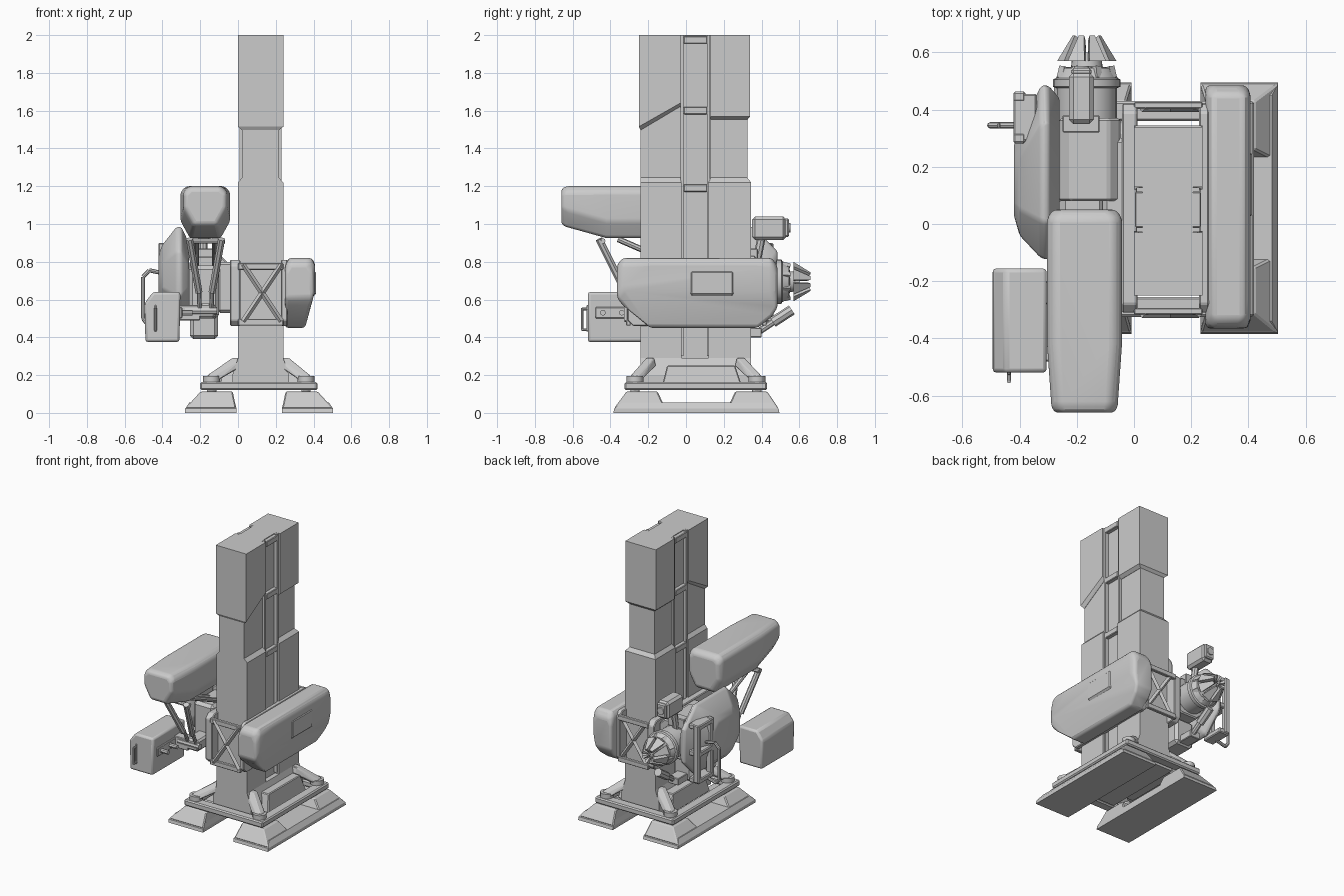
import bpy, bmesh, math
from mathutils import Vector


def finish(name, bm, bevel=0, seg=1, smooth=False):
    bmesh.ops.recalc_face_normals(bm, faces=bm.faces)
    me = bpy.data.meshes.new(name)
    bm.to_mesh(me)
    bm.free()
    ob = bpy.data.objects.new(name, me)
    bpy.context.collection.objects.link(ob)
    if bevel:
        m = ob.modifiers.new("bevel", 'BEVEL')
        m.width, m.segments, m.limit_method, m.angle_limit = bevel, seg, 'ANGLE', math.radians(20)
    if smooth:
        bpy.context.view_layer.objects.active = ob
        ob.select_set(True)
        bpy.ops.object.shade_smooth_by_angle(angle=math.radians(32))
        ob.select_set(False)
    return ob


def hull(name, pts, bevel=0, seg=1, smooth=False):
    bm = bmesh.new()
    for p in pts:
        bm.verts.new(p)
    r = bmesh.ops.convex_hull(bm, input=bm.verts)
    loose = [v for v in bm.verts if not v.link_faces]
    bmesh.ops.delete(bm, geom=loose, context='VERTS')
    bmesh.ops.dissolve_limit(bm, angle_limit=0.02, verts=bm.verts, edges=bm.edges)
    return finish(name, bm, bevel, seg, smooth)


def rect(x0, x1, y0, y1, z):
    return [(x, y, z) for x in (x0, x1) for y in (y0, y1)]


def box(name, x0, x1, y0, y1, z0, z1, bevel=0.004):
    return hull(name, rect(x0, x1, y0, y1, z0) + rect(x0, x1, y0, y1, z1), bevel)


def octagon(a0, a1, b0, b1, c):
    return [(a0 + c, b0), (a1 - c, b0), (a1, b0 + c), (a1, b1 - c),
            (a1 - c, b1), (a0 + c, b1), (a0, b1 - c), (a0, b0 + c)]


def bar(name, p, q, r, sides=8):
    p, q = Vector(p), Vector(q)
    d = q - p
    bm = bmesh.new()
    bmesh.ops.create_cone(bm, cap_ends=True, segments=sides, radius1=r, radius2=r, depth=d.length)
    rot = d.to_track_quat('Z', 'Y')
    for v in bm.verts:
        v.co = rot @ v.co + (p + q) / 2
    return finish(name, bm, smooth=sides > 6)


def lathe_y(name, cx, cz, prof, sides=24):
    bm = bmesh.new()
    rings = [[bm.verts.new((cx + r * math.cos(t), y, cz + r * math.sin(t)))
              for t in [2 * math.pi * i / sides for i in range(sides)]] for y, r in prof]
    for a, b in zip(rings, rings[1:]):
        for i in range(sides):
            j = (i + 1) % sides
            bm.faces.new((a[i], a[j], b[j], b[i]))
    bm.faces.new(rings[0])
    bm.faces.new(rings[-1])
    return finish(name, bm, smooth=True)


# Column: core, plus front and rear halves leaving a channel on both sides
box("column_core", 0.03, 0.207, -0.2, 0.3, 0.14, 2.0, 0)
for tag, y0, y1, ym0, ym1, za, zb in (("front", -0.25, -0.03, -0.24, -0.03, 1.515, 1.64),
                                      ("rear", 0.13, 0.34, 0.13, 0.325, 1.57, 1.57)):
    low = [(x, y, z) for x in (0, 0.24) for y, z in ((y0, za), (y1, zb))]
    tip = [(x, y, z - 0.018) for x in (0.02, 0.218) for y, z in ((ym0, za), (ym1, zb))]
    hull("column_top_" + tag, rect(0, 0.24, y0, y1, 2.0) + low + tip)
    box("column_middle_" + tag, 0.02, 0.216, ym0, ym1, 1.2, 1.62, 0)
    yl0, yl1 = (-0.24, -0.025) if tag == "front" else (0.12, 0.345)
    hull("column_lower_" + tag, rect(0, 0.24, yl0, yl1, 0.2) + rect(0, 0.24, yl0, yl1, 1.22)
         + rect(0.02, 0.216, ym0, ym1, 1.245))
for s, xc in ((-1, 0.02), (1, 0.217)):
    for y in (-0.02, 0.12):
        box("channel_rail", xc - 0.012, xc + 0.012, y - 0.008, y + 0.008, 0.3, 2.0, 0)
    for z in (1.19, 1.6, 1.975):
        box("channel_clip", xc - 0.017, xc + 0.017, -0.012, 0.112, z - 0.02, z + 0.02)

# Base block and square ring frame
hull("base_block", rect(-0.03, 0.27, -0.24, 0.345, 0.12) + rect(-0.03, 0.27, -0.24, 0.345, 0.2)
     + rect(0, 0.24, -0.24, 0.345, 0.29))
hull("base_side_block", rect(-0.1, 0.33, -0.13, 0.3, 0.13) + rect(-0.08, 0.31, -0.1, 0.26, 0.25), 0.005)
for y in (-0.29, 0.395):
    box("ring_cross_rail", -0.2, 0.42, y - 0.035, y + 0.035, 0.12, 0.163, 0.008)
for x in (-0.165, 0.385):
    box("ring_side_rail", x - 0.035, x + 0.035, -0.29, 0.395, 0.12, 0.163, 0.008)
for x, xi in ((-0.14, 0.0), (0.36, 0.24)):
    for y, yi in ((-0.27, -0.19), (0.375, 0.29)):
        bar("corner_pad", (x, y, 0.16), (x, y, 0.195), 0.045, 12)
        hull("corner_strut", rect(x - 0.03, x + 0.03, y - 0.03, y + 0.03, 0.17) + rect(x - 0.02, x + 0.02, y - 0.02, y + 0.02, 0.2)
             + rect(xi - 0.025, xi + 0.025, yi - 0.03, yi + 0.03, 0.25)
             + rect(xi - 0.03, xi + 0.03, yi - 0.02, yi + 0.02, 0.29), 0.004)
        bar("ski_pivot", (x, y, 0.08), (x, y, 0.13), 0.025, 12)

# Skis: low plate with a raised wedge at each end, mirrored across the column
for s in (-1, 1):
    X = lambda d: 0.112 + s * d
    plate = rect(X(0.12), X(0.392), -0.385, 0.495, 0) + rect(X(0.12), X(0.392), -0.38, 0.49, 0.022)
    hull("ski_plate", plate + rect(X(0.128), X(0.37), -0.34, 0.45, 0.055))
    for e0, e1, t0, t1 in ((-0.38, -0.11, -0.315, -0.15), (0.49, 0.22, 0.43, 0.26)):
        hull("ski_wedge", rect(X(0.122), X(0.39), e0, e1, 0.025) + rect(X(0.14), X(0.31), t0, t1, 0.113), 0.006)

# Bracket around the column with crossed braces front and rear
for x0, x1 in ((-0.042, 0.012), (0.228, 0.262)):
    hull("bracket_cheek", [(x, y, z) for x in (x0, x1) for y, z in octagon(-0.31, 0.42, 0.46, 0.81, 0.03)], 0.005)
for y in (-0.305, 0.415):
    for z in (0.48, 0.775):
        box("bracket_cross_bar", 0, 0.24, y - 0.012, y + 0.012, z - 0.018, z + 0.018)
    for sx in (-1, 1):
        bar("cross_brace", (0.128 - sx * 0.1, y - 0.008, 0.485), (0.128 + sx * 0.1, y - 0.008, 0.785), 0.015, 4)

# Right side pod
pod = []
for y, z0, z1, c in ((-0.365, 0.61, 0.785, 0.045), (-0.335, 0.57, 0.82, 0.035), (-0.19, 0.45, 0.82, 0.025),
                     (0.38, 0.45, 0.82, 0.025), (0.455, 0.51, 0.82, 0.035), (0.485, 0.56, 0.775, 0.045)):
    k = 0.015 if y < -0.35 or y > 0.47 else 0
    f = max(0, (0.64 - z0) / 0.19) * 0.05
    pod += [(0.25, y, z0), (0.405 - f, y, z0), (0.408 - k, y, 0.645), (0.408 - k, y, z1 - c),
            (0.385 - k, y, z1), (0.275, y, z1), (0.25, y, z1 - c)]
hull("side_pod", pod, 0.022, 3, True)
box("side_pod_panel", 0.38, 0.413, 0.02, 0.255, 0.62, 0.755, 0.012)

# Upper left launcher pod
pts = []
for y, d, zb, zt in ((-0.66, 0.025, 1.0, 1.185), (-0.635, 0.015, 0.985, 1.2), (-0.42, 0, 0.925, 1.2),
                     (0.02, 0, 0.925, 1.2), (0.05, 0.02, 0.95, 1.175)):
    a, b = -0.304 + d, -0.042 - d
    pts += [(a + 0.05, y, zb), (b - 0.05, y, zb), (b, y, zb + 0.09), (b, y, zt - 0.03),
            (b - 0.03, y, zt), (a + 0.03, y, zt), (a, y, zt - 0.03), (a, y, zb + 0.09)]
hull("upper_pod", pts, 0.02, 3, True)

# Launcher supports: leaning pistons, crossbars and mounting plate
for s in (-1, 1):
    bar("pod_piston", (-0.172 + s * 0.085, -0.46, 0.92), (-0.172 + s * 0.035, -0.32, 0.64), 0.02)
    bar("pod_piston_rod", (-0.172 + s * 0.035, -0.32, 0.66), (-0.172 + s * 0.03, -0.26, 0.53), 0.012)
    bar("pod_link", (-0.172 + s * 0.05, -0.36, 0.92), (-0.172 + s * 0.05, 0.1, 0.72), 0.016)
bar("pod_pivot_rod", (-0.27, -0.44, 0.91), (-0.07, -0.44, 0.91), 0.014)
bar("pod_lower_rod", (-0.28, -0.27, 0.54), (-0.11, -0.27, 0.54), 0.02)
box("pod_mount_plate", -0.26, -0.1, -0.14, 0.1, 0.5, 0.78, 0.02)
box("arm_beam", -0.22, -0.12, -0.28, 0.1, 0.5, 0.58, 0.012)

# Lower left equipment box with grip, slot and inner rails
hull("lower_box", [(x, y, z) for y in (-0.52, -0.155) for x, z in
     ((-0.49, 0.375), (-0.31, 0.375), (-0.305, 0.64), (-0.45, 0.64), (-0.495, 0.58))], 0.014, 2, True)
box("lower_box_slot", -0.442, -0.432, -0.528, -0.515, 0.43, 0.57, 0.003)
box("lower_box_track", -0.315, -0.295, -0.48, -0.2, 0.5, 0.56)
for y in (-0.44, -0.34):
    bar("track_bolt", (-0.3, y, 0.53), (-0.24, y, 0.53), 0.015)
for z in (0.44, 0.55):
    bar("grip_post", (-0.437, -0.515, z), (-0.437, -0.55, z), 0.007)
bar("grip_rod", (-0.437, -0.55, 0.435), (-0.437, -0.55, 0.555), 0.007)
box("lower_box_arm", -0.33, -0.2, -0.28, -0.2, 0.49, 0.57)

# Central machine body, mount to column, lower block
hull("engine_body", [(x, y, z) for y in (0.08, 0.37) for x, z in octagon(-0.262, -0.048, 0.57, 0.83, 0.04)], 0.008)
box("column_mount", -0.11, 0.01, -0.05, 0.3, 0.53, 0.8, 0.015)
box("lower_block", -0.255, -0.105, 0.0, 0.3, 0.39, 0.58, 0.02)
box("lower_arm_root", -0.22, -0.14, 0.25, 0.4, 0.4, 0.45)
bar("lower_arm", (-0.17, 0.37, 0.42), (-0.17, 0.49, 0.5), 0.018)
bar("lower_arm_tip", (-0.17, 0.46, 0.48), (-0.17, 0.56, 0.545), 0.028)

# Rear nozzle with splayed conical petals
CX, CZ = -0.165, 0.695
lathe_y("nozzle_drum", CX, CZ, [(0.34, 0.105), (0.475, 0.105), (0.48, 0.118), (0.505, 0.118),
                                (0.51, 0.108), (0.545, 0.092), (0.55, 0.055), (0.6, 0.05)])
for i in range(8):
    t = math.tau * (i + 0.5) / 8
    pts = []
    for y, r, w in ((0.57, 0.104, 0.31), (0.57, 0.04, 0.31), (0.66, 0.05, 0.2), (0.64, 0.02, 0.2)):
        pts += [(CX + r * math.cos(t + a), y, CZ + r * math.sin(t + a)) for a in (-w, w)]
    hull("nozzle_petal", pts)
    c, n = math.cos(t), math.sin(t)
    bar("nozzle_lug", (CX + 0.095 * c, 0.51, CZ + 0.095 * n), (CX + 0.085 * c, 0.55, CZ + 0.085 * n), 0.018, 4)

# Sensor head on a short neck
box("sensor_head", -0.228, -0.14, 0.35, 0.53, 0.915, 1.04, 0.016)
box("sensor_hood", -0.22, -0.148, 0.52, 0.545, 0.93, 1.03, 0.008)
lathe_y("sensor_lens", -0.184, 0.98, [(0.53, 0.028), (0.553, 0.025)], 16)
bar("sensor_neck", (-0.184, 0.37, 0.78), (-0.184, 0.4, 0.93), 0.022)
box("sensor_bracket", -0.25, -0.12, 0.32, 0.38, 0.8, 0.87)

# Left armour shell: octagons growing inwards
pts = []
for x, y0, y1, z0, z1, c in ((-0.42, 0.03, 0.28, 0.62, 0.84, 0.05), (-0.4, -0.04, 0.32, 0.57, 0.89, 0.09),
                             (-0.325, -0.12, 0.485, 0.49, 0.985, 0.13), (-0.3, -0.125, 0.485, 0.49, 0.985, 0.13),
                             (-0.26, -0.08, 0.44, 0.54, 0.9, 0.12)):
    pts += [(x, y, z) for y, z in octagon(y0, y1, z0, z1, c)]
hull("armour_shell", pts, 0.02, 3, True)

# Control frame and hand rail on the outside of the shell
for y in (0.3, 0.445):
    box("control_frame_post", -0.422, -0.38, y - 0.018, y + 0.018, 0.49, 0.9, 0.006)
for z in (0.5, 0.69, 0.88):
    box("control_frame_bar", -0.422, -0.34, 0.29, 0.455, z - 0.018, z + 0.018, 0.006)
rail = [(-0.4, 0.345, 0.74), (-0.47, 0.345, 0.755), (-0.503, 0.345, 0.72), (-0.503, 0.345, 0.5),
        (-0.48, 0.345, 0.47), (-0.4, 0.345, 0.49)]
for a, b in zip(rail, rail[1:]):
    bar("hand_rail", a, b, 0.011)
